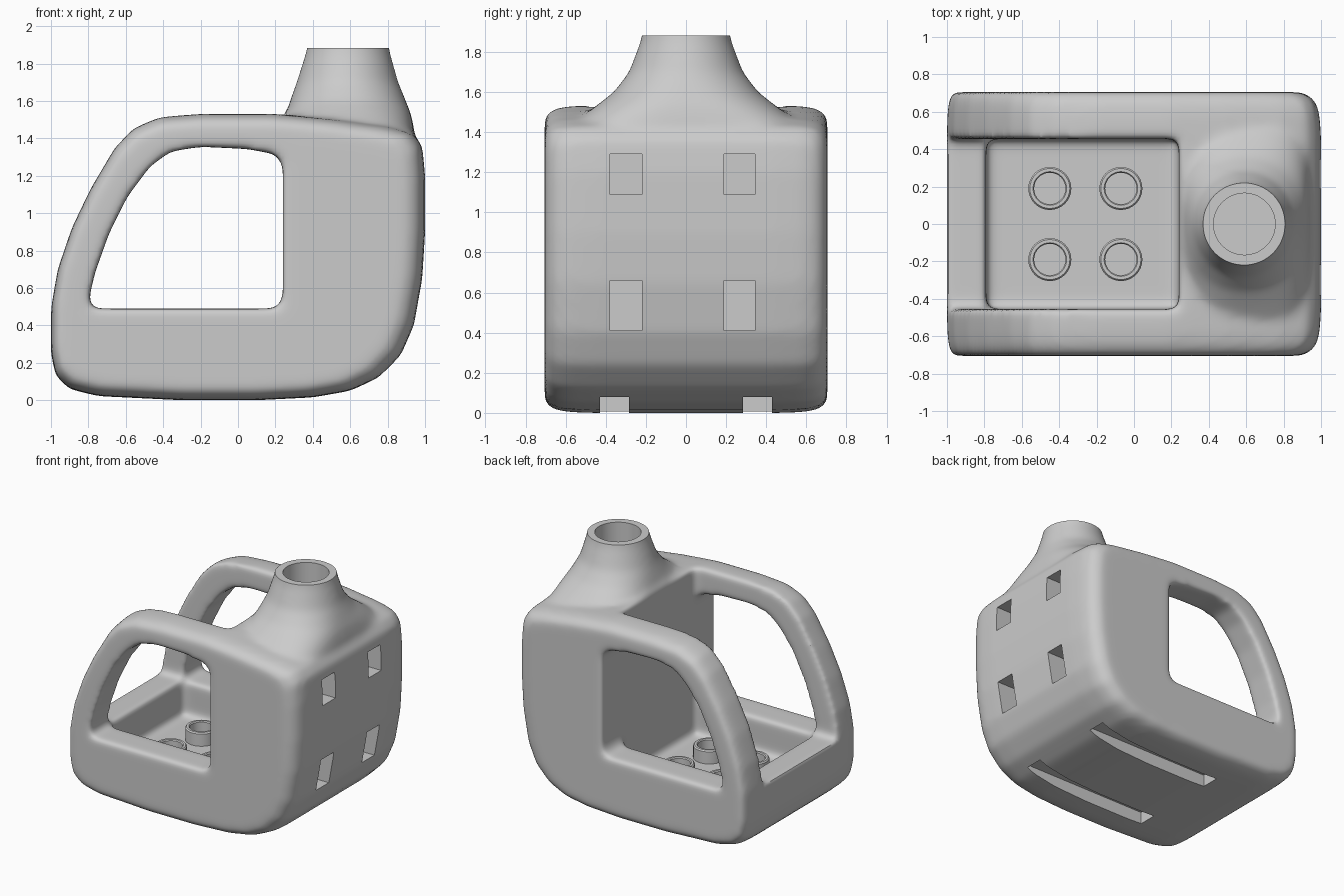
import bpy, bmesh, math

if "Cube" in bpy.data.objects:
    bpy.data.objects.remove(bpy.data.objects["Cube"])


def make_object(name, bm):
    bmesh.ops.recalc_face_normals(bm, faces=bm.faces)
    mesh = bpy.data.meshes.new(name)
    bm.to_mesh(mesh)
    bm.free()
    ob = bpy.data.objects.new(name, mesh)
    bpy.context.collection.objects.link(ob)
    return ob


def loft(name, rings):
    bm = bmesh.new()
    vs = [[bm.verts.new(p) for p in ring] for ring in rings]
    n = len(rings[0])
    for a, b in zip(vs, vs[1:]):
        for i in range(n):
            j = (i + 1) % n
            bm.faces.new((a[i], a[j], b[j], b[i]))
    bm.faces.new(vs[0])
    bm.faces.new(vs[-1])
    return make_object(name, bm)


def box(name, x0, x1, y0, y1, z0, z1):
    rect = [(x0, y0), (x1, y0), (x1, y1), (x0, y1)]
    return loft(name, [[(x, y, z) for x, y in rect] for z in (z0, z1)])


def circle(cx, cy, z, rx, ry, power=2.0, n=40):
    ring = []
    for i in range(n):
        c, s = math.cos(2 * math.pi * i / n), math.sin(2 * math.pi * i / n)
        ring.append((cx + rx * math.copysign(abs(c) ** (2 / power), c),
                     cy + ry * math.copysign(abs(s) ** (2 / power), s), z))
    return ring


def apply_all(ob):
    bpy.ops.object.select_all(action='DESELECT')
    bpy.context.view_layer.objects.active = ob
    ob.select_set(True)
    for m in list(ob.modifiers):
        bpy.ops.object.modifier_apply(modifier=m.name)


def cut(ob, cutter):
    m = ob.modifiers.new("cut", 'BOOLEAN')
    m.operation, m.solver, m.object = 'DIFFERENCE', 'EXACT', cutter
    apply_all(ob)
    bpy.data.objects.remove(cutter, do_unlink=True)


def join(obs):
    bpy.ops.object.select_all(action='DESELECT')
    for o in obs:
        o.select_set(True)
    bpy.context.view_layer.objects.active = obs[0]
    bpy.ops.object.join()
    return obs[0]


# Side outline, lofted across y with softened ends
outline = [(-1, .5), (-1, .25), (-.975, .13), (-.9, .06), (-.75, .022), (-.3, 0),
           (.1, 0), (.4, .015), (.6, .05), (.75, .12), (.87, .24), (.94, .4),
           (.985, .65), (1, .9), (1, 1.2), (.985, 1.36), (.93, 1.43), (.8, 1.465),
           (.5, 1.505), (.2, 1.533), (-.2, 1.533), (-.42, 1.515), (-.56, 1.455),
           (-.66, 1.35), (-.79, 1.13), (-.89, .92), (-.965, .7)]
half = [(.705, .075), (.69, .045), (.65, .018), (.58, .005), (.45, 0)]
slices = [(-y, d) for y, d in half] + [(y, d) for y, d in reversed(half)]
body = loft("body", [[(x * (1 - d * (1.5 if x > 0 else .5)), y,
                       .75 + (z - .75) * (1 - 1.1 * d)) for x, z in outline]
                     for y, d in slices])

# Side windows leave the two looped arms
window = [(-.80, .53), (-.77, .49), (.2, .49), (.24, .54), (.24, 1.26), (.2, 1.315),
          (.05, 1.343), (-.2, 1.355), (-.36, 1.33), (-.47, 1.25), (-.59, 1.09),
          (-.69, .89), (-.765, .68)]
cut(body, loft("window", [[(x, y, z) for x, z in window] for y in (-1, 1)]))

# Open cockpit tub and open rear between the arms
cut(body, box("tub", -.79, .24, -.455, .455, .22, 2))
cut(body, box("rear_gap", -1.5, .2395, -.4545, .4545, .5, 2.1))

# Flared neck, blended into the body
rings = [(1.3, .597, .345, .56, 3.5), (1.45, .597, .345, .56, 3.2),
         (1.53, .592, .333, .45, 2.7), (1.6, .588, .31, .36, 2.3),
         (1.7, .585, .272, .285, 2), (1.86, .588, .225, .225, 2),
         (2.0, .59, .2, .2, 2)]
neck = loft("neck", [circle(cx, 0, z, rx, ry, p) for z, cx, rx, ry, p in rings])
body = join([body, neck])
m = body.modifiers.new("remesh", 'REMESH')
m.mode, m.voxel_size = 'VOXEL', .02
m = body.modifiers.new("soften", 'SMOOTH')
m.factor, m.iterations = .5, 18
apply_all(body)

# Flat neck rim, bore, front sockets and underside slots
cut(body, box("rim_cut", .2, 1, -.4, .4, 1.882, 2.3))
cutters = [loft("bore", [circle(.59, 0, z, .165, .165) for z in (1.4, 2.1)])]
for y0, y1 in ((-.38, -.22), (.19, .345)):
    for z0, z1 in ((.41, .66), (1.09, 1.29)):
        cutters.append(box("socket", .72, 1.2, y0, y1, z0, z1))
for y0, y1 in ((-.43, -.285), (.285, .43)):
    cutters.append(box("slot", -.43, .66, y0, y1, -.2, .1))
cut(body, join(cutters))

# Hollow floor studs
parts = [body]
for i, (x, y) in enumerate([(x, y) for x in (-.45, -.07) for y in (-.19, .19)]):
    prof = [(.115, .19), (.115, .315), (.107, .325), (.09, .325), (.084, .317),
            (.084, .235), (.001, .235)]
    parts.append(loft(f"floor_stud_{i + 1}",
                      [circle(x, y, z, r, r, 2, 32) for r, z in prof]))

for ob in parts:
    bpy.ops.object.select_all(action='DESELECT')
    ob.select_set(True)
    bpy.context.view_layer.objects.active = ob
    bpy.ops.object.shade_smooth_by_angle(angle=math.radians(35))
